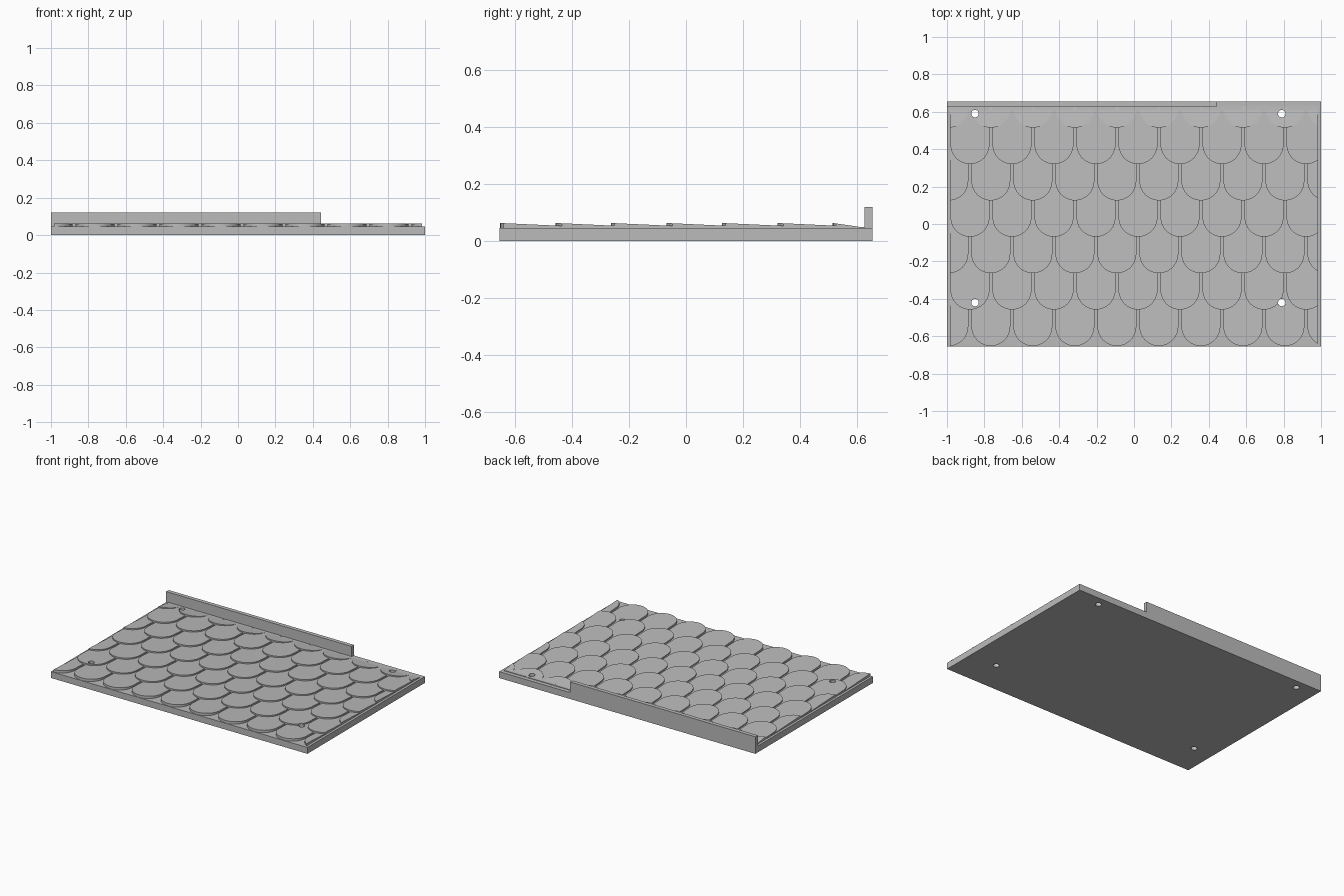
import bpy, bmesh, math
from mathutils import Vector

cube = bpy.data.objects.get("Cube")
if cube:
    bpy.data.objects.remove(cube)

grey = bpy.data.materials.new("slate grey")
grey.use_nodes = True
grey.diffuse_color = (0.5, 0.5, 0.5, 1)
grey.node_tree.nodes["Principled BSDF"].inputs["Base Color"].default_value = (0.5, 0.5, 0.5, 1)

HALF_Y = 0.655
BASE_TOP = 0.045
TILE_TOP = 0.063
PITCH_X, PITCH_Y = 0.2246, 0.1945
RADIUS = 0.104
EDGE_X = 0.983
LIP_Y = 0.627


def make_object(name, bm):
    bmesh.ops.recalc_face_normals(bm, faces=bm.faces)
    mesh = bpy.data.meshes.new(name)
    bm.to_mesh(mesh)
    bm.free()
    mesh.materials.append(grey)
    obj = bpy.data.objects.new(name, mesh)
    bpy.context.collection.objects.link(obj)
    return obj


def make_box(name, low, high):
    bm = bmesh.new()
    bmesh.ops.create_cube(bm, size=1)
    low, high = Vector(low), Vector(high)
    for v in bm.verts:
        v.co = (low + high) / 2 + v.co * (high - low)
    return make_object(name, bm)


def clip(bm, point, normal):
    geom = bm.verts[:] + bm.edges[:] + bm.faces[:]
    bmesh.ops.bisect_plane(bm, geom=geom, plane_co=point, plane_no=normal, clear_outer=True)
    bmesh.ops.holes_fill(bm, edges=[e for e in bm.edges if e.is_boundary])


def add_tile(bm, x, tip, length):
    """Wedge with a round lower end, thinning towards its upper end."""
    arc = [math.pi + math.pi * i / 24 for i in range(25)]
    outline = [(x + RADIUS * math.cos(a), tip + RADIUS * (1 + math.sin(a))) for a in arc]
    outline += [(x + RADIUS, tip + length), (x - RADIUS, tip + length)]
    slope = (TILE_TOP - BASE_TOP) / length
    top = [bm.verts.new((px, py, TILE_TOP - slope * (py - tip))) for px, py in outline]
    low = [bm.verts.new((px, py, BASE_TOP - 0.01)) for px, py in outline]
    bm.faces.new(top)
    bm.faces.new(low[::-1])
    for i in range(len(top)):
        j = (i + 1) % len(top)
        bm.faces.new((top[j], top[i], low[i], low[j]))


# Base board and rear lip
base = make_box("base_board", (-1, -HALF_Y, 0), (1, HALF_Y, BASE_TOP))
make_box("rear_lip", (-1, LIP_Y, 0), (0.445, HALF_Y, 0.12))

# Staggered rows of round-ended tiles
parts = [base]
for row in range(7):
    bm = bmesh.new()
    start = -0.99 if row % 2 == 0 else -0.877
    length = 0.125 if row == 6 else 2 * PITCH_Y
    for col in range(10 - row % 2):
        add_tile(bm, start + col * PITCH_X, -0.652 + row * PITCH_Y, length)
    for point, normal in (((EDGE_X, 0, 0), (1, 0, 0)), ((-EDGE_X, 0, 0), (-1, 0, 0)),
                          ((0, LIP_Y, 0), (0, 1, 0))):
        clip(bm, point, normal)
    parts.append(make_object(f"tile_row_{row + 1}", bm))

# Four screw holes through board and tiles
bm = bmesh.new()
for x in (-0.85, 0.79):
    for y in (-0.42, 0.59):
        made = bmesh.ops.create_cone(bm, cap_ends=True, segments=24, radius1=0.02,
                                     radius2=0.02, depth=0.4)
        bmesh.ops.translate(bm, verts=made["verts"], vec=(x, y, 0))
cutter = make_object("screw_hole_cutter", bm)
cutter.hide_render = True
cutter.hide_viewport = True
for part in parts:
    holes = part.modifiers.new("screw_holes", "BOOLEAN")
    holes.operation = "DIFFERENCE"
    holes.solver = "EXACT"
    holes.object = cutter
